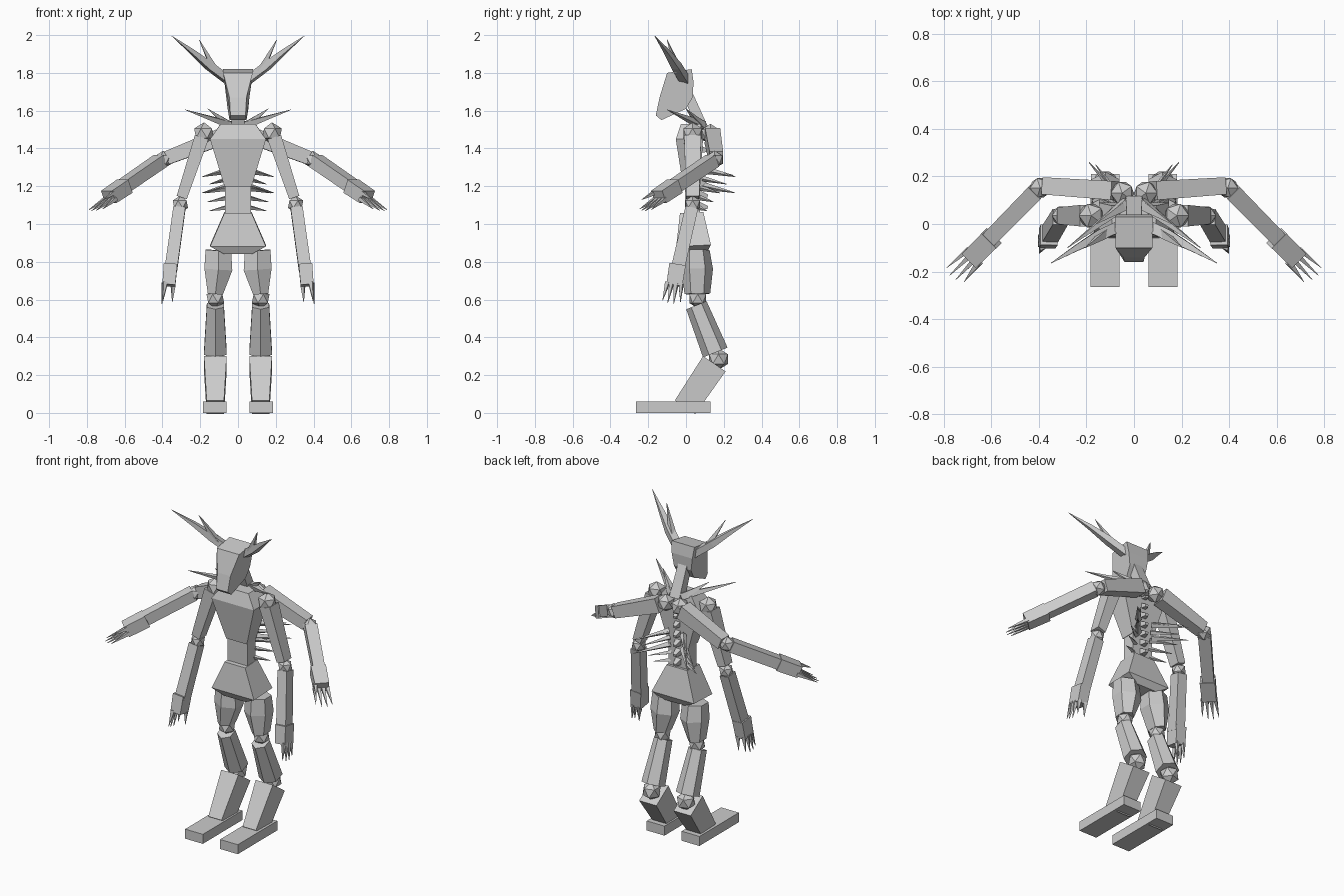
import bpy, bmesh, math
from mathutils import Vector

cube = bpy.data.objects.get("Cube")
if cube:
    bpy.data.objects.remove(cube, do_unlink=True)

mat = bpy.data.materials.new("bone_grey")
mat.use_nodes = True
mat.diffuse_color = (0.6, 0.6, 0.6, 1)
mat.node_tree.nodes["Principled BSDF"].inputs["Base Color"].default_value = (0.6, 0.6, 0.6, 1)
X, Z = Vector((1, 0, 0)), Vector((0, 0, 1))


def finish(bm, name, mirror):
    bmesh.ops.recalc_face_normals(bm, faces=bm.faces)
    me = bpy.data.meshes.new(name)
    bm.to_mesh(me)
    bm.free()
    me.materials.append(mat)
    ob = bpy.data.objects.new(name, me)
    bpy.context.collection.objects.link(ob)
    if mirror:
        mod = ob.modifiers.new("mirror", 'MIRROR')
        mod.use_mirror_merge = False
    return ob


def add_loft(bm, rings, sides=4, hint=X):
    """Skin rings of (centre, half width, half depth); width runs along hint."""
    pts = [Vector(r[0]) for r in rings]
    axis = (pts[-1] - pts[0]).normalized()
    u = (hint - axis * hint.dot(axis)).normalized()
    v = axis.cross(u)
    angs = [math.pi / 2 + 2 * math.pi * i / sides for i in range(sides)]
    if sides == 4:
        angs = [a + math.pi / 4 for a in angs]
    mx = max(abs(math.cos(a)) for a in angs)
    my = max(abs(math.sin(a)) for a in angs)
    loops = [[bm.verts.new(p + u * (r[1] * math.cos(a) / mx) + v * (r[2] * math.sin(a) / my))
              for a in angs] for p, r in zip(pts, rings)]
    for a, b in zip(loops, loops[1:]):
        for i in range(sides):
            j = (i + 1) % sides
            bm.faces.new((a[i], a[j], b[j], b[i]))
    bm.faces.new(loops[0])
    bm.faces.new(loops[-1])


def loft(name, rings, sides=4, hint=X, mirror=True):
    bm = bmesh.new()
    add_loft(bm, rings, sides, hint)
    return finish(bm, name, mirror)


def spikes(name, items, mirror=True):
    """Thin spikes given as (root, tip, root half width)."""
    bm = bmesh.new()
    for root, tip, w in items:
        add_loft(bm, [(root, w, w), (tip, 0.001, 0.001)], 4, Vector((0.3, 1, 0.2)))
    return finish(bm, name, mirror)


def joint(name, c, r):
    bm = bmesh.new()
    bmesh.ops.create_icosphere(bm, subdivisions=1, radius=r)
    bmesh.ops.translate(bm, verts=bm.verts, vec=c)
    return finish(bm, name, True)


# Legs
loft("foot", [((.122, -.068, 0), .062, .197), ((.122, -.068, .06), .062, .197)])
loft("shin", [((.12, -.005, .03), .046, .065), ((.12, .15, .26), .06, .072)])
joint("hock_joint", (.12, .172, .285), .058)
loft("lower_thigh", [((.12, .155, .32), .06, .07), ((.12, .055, .57), .045, .058)], 6)
joint("knee_joint", (.12, .062, .605), .052)
loft("thigh", [((.12, .06, .63), .04, .068), ((.104, .06, .76), .074, .083),
               ((.104, .055, .86), .068, .07)], 6)

# Trunk
loft("pelvis", [((0, .04, .845), .075, .07), ((0, .04, .885), .148, .092),
                ((0, .03, 1.06), .072, .062)], mirror=False)
loft("waist", [((0, .035, 1.05), .07, .04), ((0, .035, 1.24), .07, .04)], mirror=False)
loft("chest", [((0, .03, 1.2), .072, .045), ((0, .018, 1.45), .148, .072),
               ((0, .025, 1.53), .092, .052)], mirror=False)
loft("neck", [((0, .09, 1.5), .035, .03), ((0, .005, 1.7), .03, .025)], mirror=False)
for i in range(7):
    z = 1.1 + i * .06
    loft(f"vertebra_{i + 1}", [((0, .06, z), .022, .022), ((0, .115, z - .012), .01, .008)],
         mirror=False)

# Ribs sweep outward and back from the spine
spikes("ribs", [((.05, .06 + .01 * k, 1.09 + .05 * k),
                 (.15 + .012 * (k % 3), .11 + .035 * k, 1.07 + .047 * k), .011) for k in range(5)])
spikes("back_ribs", [((.05, .1, z + .035), (.19, .26, z), .014) for z in (1.165, 1.25)])
spikes("collar_spikes", [((.03, .09, 1.52), (.28, -.1, 1.605), .02),
                         ((.04, .08, 1.52), (.16, .0, 1.61), .02)])

# Head: side profile skinned across, narrowing to the muzzle
profile = [(-.1, 1.8, .078), (.03, 1.82, .08), (.04, 1.75, .072), (.035, 1.67, .06),
           (0, 1.61, .055), (-.13, 1.55, .045), (-.16, 1.575, .04), (-.14, 1.67, .045)]
bm = bmesh.new()
left = [bm.verts.new((w, y, z)) for y, z, w in profile]
right = [bm.verts.new((-w, y, z)) for y, z, w in profile]
bm.faces.new(left)
bm.faces.new(right[::-1])
for i in range(len(profile)):
    j = (i + 1) % len(profile)
    bm.faces.new((left[i], right[i], right[j], left[j]))
finish(bm, "head", False)

# Antlers
loft("antler_main", [((.05, -.005, 1.76), .02, .024), ((.15, -.05, 1.835), .02, .022),
                     ((.24, -.1, 1.91), .012, .013), ((.35, -.165, 1.995), .001, .001)], 4, Z)
spikes("antler_prong", [((.12, -.04, 1.81), (.205, -.1, 1.975), .018)])


def hand(prefix, wrist, end, w, d, hint, tips):
    """Blocky palm with a row of claws."""
    loft(prefix + "_palm", [(wrist, w, d), (end, w * .95, d * .95)], 4, hint)
    a, b = Vector(wrist), Vector(end)
    axis = (b - a).normalized()
    u = (hint - axis * hint.dot(axis)).normalized()
    v = axis.cross(u)
    items = []
    for su, sv, length in tips:
        root = b + u * (su * w) + v * (sv * d) - axis * .01
        items.append((root, root + axis * length + u * (su * w * .15) + v * (sv * d * .3), .011))
    spikes(prefix + "_claws", items)


# Lower pair of arms
joint("front_shoulder", (.18, .035, 1.48), .058)
loft("front_upper_arm", [((.192, .035, 1.46), .038, .045), ((.298, .035, 1.14), .028, .035)])
joint("front_elbow", (.305, .035, 1.105), .045)
loft("front_forearm", [((.31, .03, 1.085), .032, .034), ((.355, -.045, .76), .033, .036)])
hand("front_hand", (.357, -.045, .785), (.366, -.062, .675), .036, .044, X,
     [(.6, -.8, .09), (.7, -.2, .11), (.7, .35, .11), (.6, .85, .1), (-.6, -.8, .09)])

# Upper pair of arms, rooted on the back
joint("back_shoulder", (.05, .13, 1.475), .055)
loft("back_upper_arm", [((.08, .14, 1.465), .045, .04), ((.375, .16, 1.35), .036, .036)], 4, Z)
joint("back_elbow", (.395, .152, 1.34), .048)
loft("back_forearm", [((.41, .14, 1.335), .034, .036), ((.62, -.075, 1.19), .033, .034)], 4, Z)
hand("back_hand", (.6, -.06, 1.2), (.685, -.145, 1.143), .038, .044, Z,
     [(-.4, -.8, .13), (-.4, -.25, .145), (-.4, .3, .14), (-.4, .85, .12), (.5, .8, .09)])
